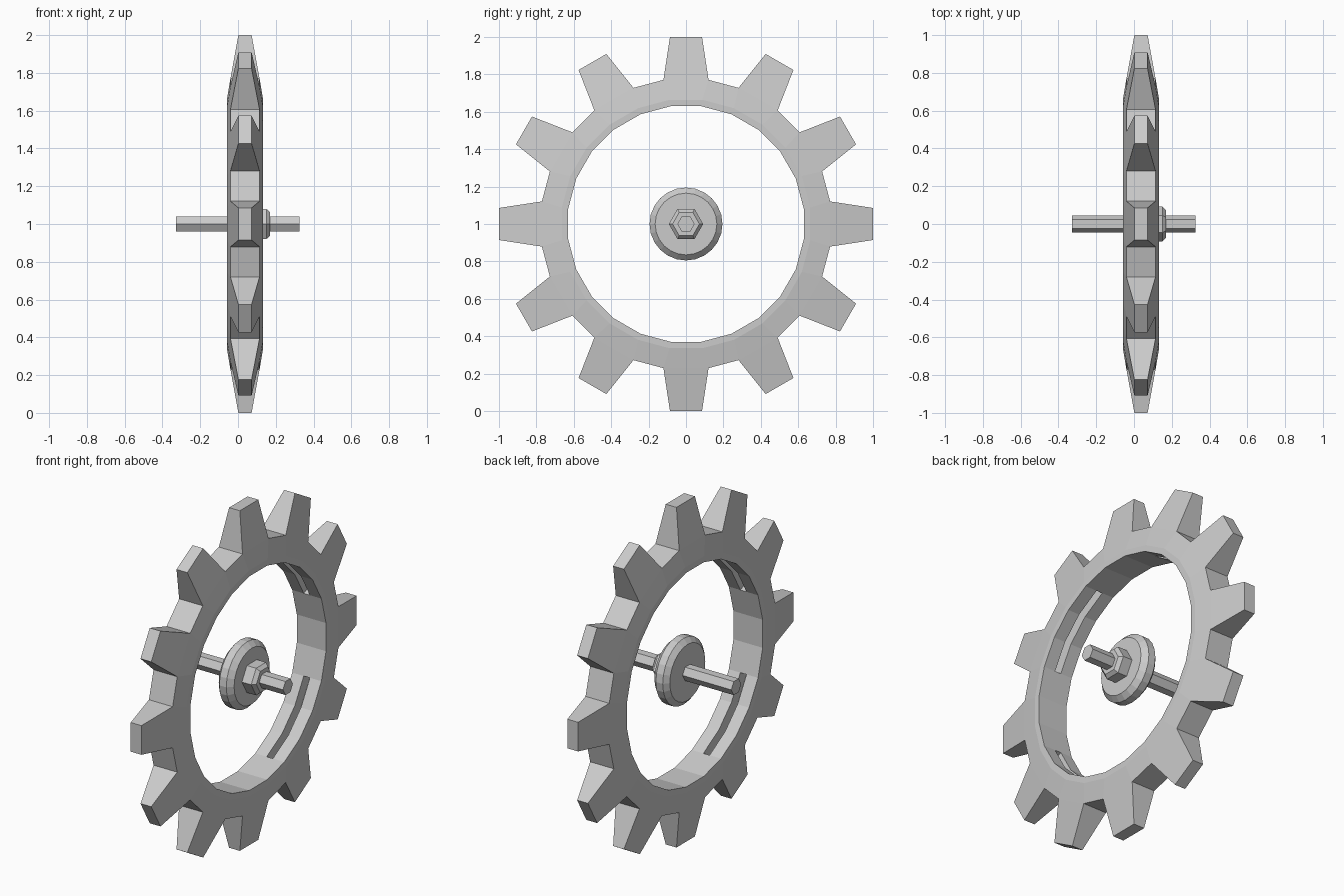
import bpy, bmesh
from math import sin, cos, radians

cube = bpy.data.objects.get("Cube")
if cube:
    bpy.data.objects.remove(cube, do_unlink=True)

GREY = (0.6, 0.6, 0.6, 1)
steel = bpy.data.materials.new("light_grey_metal")
steel.use_nodes = True
steel.diffuse_color = GREY
steel.node_tree.nodes["Principled BSDF"].inputs["Base Color"].default_value = GREY

MID = 0.037      # gear mid-plane
TEETH = 12


def finish(bm, name):
    bmesh.ops.remove_doubles(bm, verts=bm.verts, dist=1e-5)
    bmesh.ops.recalc_face_normals(bm, faces=bm.faces)
    mesh = bpy.data.meshes.new(name)
    bm.to_mesh(mesh)
    bm.free()
    mesh.materials.append(steel)
    obj = bpy.data.objects.new(name, mesh)
    bpy.context.collection.objects.link(obj)
    return obj


def point(x, r, deg):
    return (x, r * cos(radians(deg)), 1 + r * sin(radians(deg)))


def lathe(name, profile, sides, start=0):
    """Closed solid around the axle from (x, radius) pairs."""
    bm = bmesh.new()
    rings = [[bm.verts.new(point(x, r, start + 360 * i / sides)) for i in range(sides)]
             for x, r in profile]
    for a, b in zip(rings, rings[1:]):
        for i in range(sides):
            j = (i + 1) % sides
            bm.faces.new((a[i], a[j], b[j], b[i]))
    bm.faces.new(rings[0])
    bm.faces.new(rings[-1])
    return finish(bm, name)


# Toothed ring: (radius, half thickness, half angle of the tooth) from bore to tip
BORE, SHOULDER, ROOT, TIP = ((0.635, 0.095, 7.5), (0.67, 0.095, 7.5),
                             (0.78, 0.077, 8.9), (1.004, 0.035, 4.9))
SLOT_HALF, SLOT_R = 0.02, 0.70
bm = bmesh.new()


def quad(*pts):
    bm.faces.new([bm.verts.new(p) for p in pts])


def corner(level, side, deg):
    r, half, _ = level
    return point(MID + side * half, r, deg)


for k in range(2 * TEETH):
    mid = 15 * k
    tooth = k % 2 == 0
    levels = [BORE, SHOULDER, ROOT] + ([TIP] if tooth else [])
    spans = [(mid - h, mid + h) for h in
             [(lv[2] if tooth else 15 - lv[2]) for lv in levels]]

    # Side faces
    for s in (-1, 1):
        for i in range(len(levels) - 1):
            (a, b), (c, d) = spans[i], spans[i + 1]
            quad(corner(levels[i], s, a), corner(levels[i], s, b),
                 corner(levels[i + 1], s, d), corner(levels[i + 1], s, c))

    # Tooth tip or valley floor
    a, b = spans[-1]
    quad(corner(levels[-1], -1, a), corner(levels[-1], -1, b),
         corner(levels[-1], 1, b), corner(levels[-1], 1, a))

    # Tooth flanks
    if tooth:
        for e in (0, 1):
            quad(corner(ROOT, -1, spans[2][e]), corner(ROOT, 1, spans[2][e]),
                 corner(TIP, 1, spans[3][e]), corner(TIP, -1, spans[3][e]))

    # Bore, with a slot across three facets in each quarter
    a, b = spans[0]
    quarter = mid % 90
    if 30 <= quarter <= 60:
        for s in (-1, 1):
            x = MID + s * SLOT_HALF
            quad(corner(BORE, s, a), corner(BORE, s, b),
                 point(x, BORE[0], b), point(x, BORE[0], a))
            quad(point(x, BORE[0], a), point(x, BORE[0], b),
                 point(x, SLOT_R, b), point(x, SLOT_R, a))
        lo, hi = MID - SLOT_HALF, MID + SLOT_HALF
        quad(point(lo, SLOT_R, a), point(lo, SLOT_R, b),
             point(hi, SLOT_R, b), point(hi, SLOT_R, a))
        for end, edge in ((30, a), (60, b)):
            if quarter == end:
                quad(point(lo, BORE[0], edge), point(hi, BORE[0], edge),
                     point(hi, SLOT_R, edge), point(lo, SLOT_R, edge))
    else:
        quad(corner(BORE, -1, a), corner(BORE, -1, b),
             corner(BORE, 1, b), corner(BORE, 1, a))
finish(bm, "toothed_ring")

# Hub disc, hexagonal nut and hexagonal axle
lathe("hub_disc", [(-0.01, 0.165), (0.015, 0.195), (0.06, 0.195), (0.09, 0.165)], 24)
lathe("nut", [(0.09, 0.092), (0.15, 0.092), (0.17, 0.072)], 6)
lathe("axle", [(-0.327, 0.046), (0.325, 0.046)], 6)
